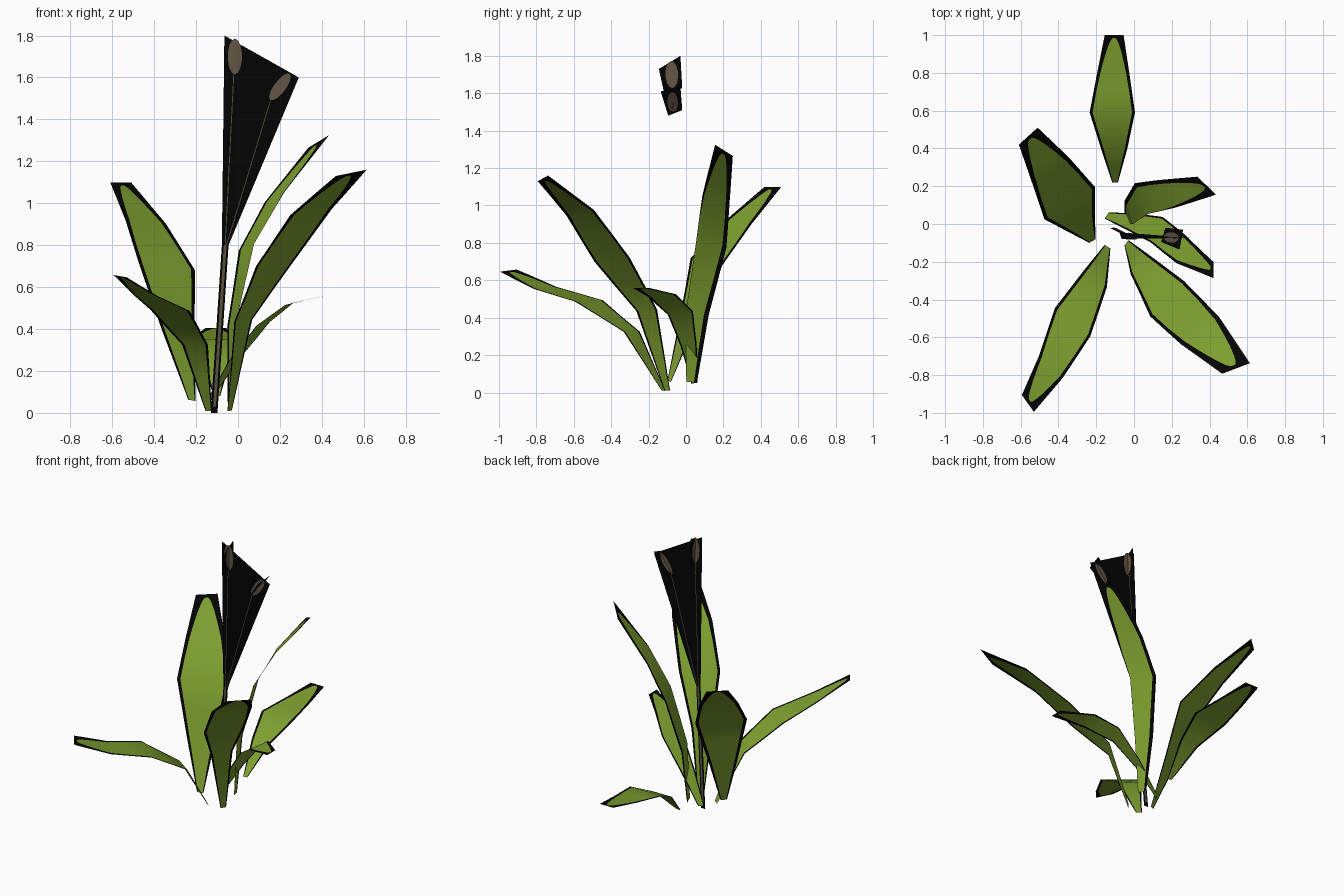
import bpy, bmesh, math
from mathutils import Vector as V

if "Cube" in bpy.data.objects:
    bpy.data.objects.remove(bpy.data.objects["Cube"])


def material(name, col):
    m = bpy.data.materials.new(name)
    m.diffuse_color = (*col, 1)
    m.use_nodes = True
    m.node_tree.nodes["Principled BSDF"].inputs["Base Color"].default_value = m.diffuse_color
    return m


GREEN = material("leaf green", (0.21, 0.355, 0.029))
BLACK = material("card black", (0.0012, 0.0012, 0.0012))
BROWN = material("seed head brown", (0.13, 0.093, 0.061))
STEM = material("stem olive brown", (0.10, 0.088, 0.05))


def finish(name, bm, mats, smooth=False):
    me = bpy.data.meshes.new(name)
    bm.to_mesh(me)
    bm.free()
    for m in mats:
        me.materials.append(m)
    for p in me.polygons:
        p.use_smooth = smooth
    ob = bpy.data.objects.new(name, me)
    bpy.context.collection.objects.link(ob)
    return ob


# Share of the half width that is green, along the leaf length
GREEN_SHARE = [(0, .75), (.125, .78), (.25, .81), (.375, .85), (.5, .87), (.625, .86),
               (.75, .80), (.82, .73), (.89, .61), (.94, .45), (.965, .32), (.98, .15), (1, .15)]


def leaf(name, path, widths, d0, d1, shift=0):
    """Curved strip with a green blade and a black border; d0/d1 = width direction at base/tip.
    shift moves the green sideways near the base."""
    path = [V(p) for p in path]
    d0, d1 = V(d0), V(d1)
    bm = bmesh.new()
    rows = []
    for t, g in GREEN_SHARE:
        i = min(int(t * 4), 3)
        f = t * 4 - i
        c = path[i].lerp(path[i + 1], f)
        w = widths[i] * (1 - f) + widths[i + 1] * f
        d = d0.lerp(d1, t * t).normalized() * w
        o = shift * max(0, 1 - t)
        rows.append([bm.verts.new(c + d * s) for s in (-1, max(-.98, o - g), min(.98, o + g), 1)])
    for r, (a, b) in enumerate(zip(rows, rows[1:])):
        for k in range(3):
            face = bm.faces.new((a[k], a[k + 1], b[k + 1], b[k]))
            face.material_index = 0 if k == 1 and r < len(rows) - 2 else 1
    bm.normal_update()
    if sum(f.normal.z * f.calc_area() for f in bm.faces) < 0:
        bmesh.ops.reverse_faces(bm, faces=bm.faces[:])
    finish(name, bm, (GREEN, BLACK), True)


# Leaves
leaf("back_leaf",
     [(-.10, .22, .08), (-.105, .40, .255), (-.115, .59, .35), (-.11, .80, .375), (-.105, 1.0, .405)],
     (.015, .07, .12, .085, .05), (1, 0, 0), (1, 0, 0))
leaf("left_back_leaf",
     [(-.22, -.09, .06), (-.285, .01, .38), (-.34, .11, .70), (-.44, .28, .91), (-.56, .465, 1.10)],
     (.02, .09, .16, .12, .067), (.86, .48, -.15), (.74, .67, 0))
leaf("right_front_leaf",
     [(-.04, -.10, .01), (.025, -.21, .44), (.175, -.395, .71), (.35, -.565, .96), (.54, -.765, 1.145)],
     (.018, .07, .13, .125, .08), (.58, .81, .05), (.92, .35, .19))
leaf("left_front_leaf",
     [(-.14, -.12, .01), (-.205, -.29, .325), (-.325, -.52, .49), (-.44, -.755, .56), (-.562, -.95, .652)],
     (.018, .075, .12, .087, .055), (.83, -.55, 0), (.58, -.81, -.1))
leaf("right_back_leaf",
     [(-.04, .03, .055), (-.03, .06, .42), (.04, .135, .79), (.175, .16, 1.03), (.385, .203, 1.295)],
     (.03, .065, .09, .09, .075), (-.3, .94, -.1), (-.66, .63, -.4), -.3)
leaf("right_low_leaf",
     [(-.145, .045, .05), (-.02, .015, .25), (.12, -.03, .425), (.245, -.13, .52), (.42, -.243, .56)],
     (.02, .05, .075, .08, .043), (.55, .83, .15), (0, 1, 0))


def card(name, corners, mat=BLACK):
    bm = bmesh.new()
    bm.faces.new([bm.verts.new(p) for p in corners])
    finish(name, bm, (mat,))


def plates(name, shape, normal, mat):
    """Thin painted plates just off both sides of a card."""
    n = V(normal).normalized() * .003
    bm = bmesh.new()
    for side in (n, -n):
        f = bm.faces.new([bm.verts.new(V(p) + side) for p in shape])
        f.normal_update()
        if f.normal.dot(side) < 0:
            f.normal_flip()
    finish(name, bm, (mat,))


def at(x, z):
    """Point on the slightly leaning flower card."""
    return V((x, -.02 - .033 * z, z))


# Flower card: narrow stalk that fans out to a wide top
card("stalk_card", [at(-.13, 0), at(-.098, 0), at(-.045, .8), at(-.077, .8)])
card("flower_card", [at(-.077, .8), at(-.045, .8), at(.29, 1.6), at(-.065, 1.8)])


def strip(name, a, b, w):
    plates(name, [at(a[0] - w, a[1]), at(a[0] + w, a[1]), at(b[0] + w, b[1]), at(b[0] - w, b[1])],
           (0, 1, .033), STEM)


# Painted stems
strip("lower_stem", (-.112, .03), (-.061, .8), .0065)
strip("tall_stem", (-.061, .8), (-.02, 1.62), .002)
strip("side_stem", (-.055, .8), (.155, 1.49), .002)


def oval(c, u, v, n=14):
    return [c + u * math.cos(a) + v * math.sin(a)
            for a in (2 * math.pi * k / n for k in range(n))]


# Seed heads: an oval on the flower card and one on a small crossing card
HEADS = [("tall", -.015, 1.70, 0.0, .085, .034,
          [(-.145, 1.73), (-.03, 1.80), (-.02, 1.625), (-.12, 1.615)]),
         ("side", .20, 1.555, .75, .078, .028,
          [(-.135, 1.61), (-.03, 1.635), (-.02, 1.51), (-.095, 1.48)])]
for name, x, z, slope, length, width, yz in HEADS:
    axis = V((slope, -.033, 1)).normalized()
    side = V((axis.z, 0, -axis.x))
    c = at(x, z)
    plates(name + "_seed_head", oval(c, axis * length, side * width), (0, 1, .033), BROWN)
    card(name + "_cross_card", [(x + (h - z) * slope, y, h) for y, h in yz])
    plates(name + "_cross_seed_head",
           oval(c, axis * length * .85, V((0, 1, 0)) * width), side, BROWN)
